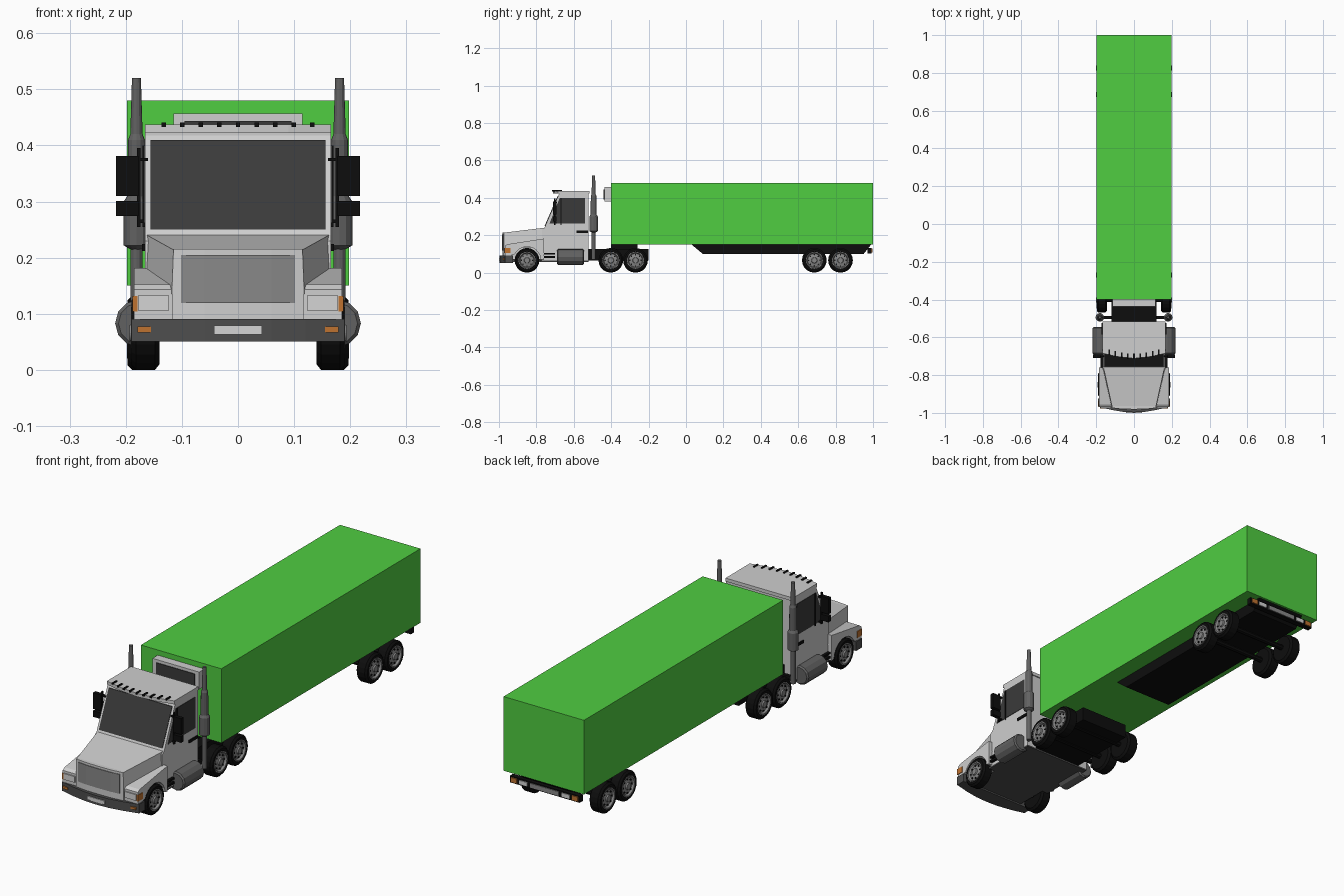
import bpy, bmesh, math
from mathutils import Matrix, Vector

if "Cube" in bpy.data.objects:
    bpy.data.objects.remove(bpy.data.objects["Cube"])


def material(name, r, g, b):
    m = bpy.data.materials.new(name)
    m.diffuse_color = (r, g, b, 1)
    m.use_nodes = True
    m.node_tree.nodes["Principled BSDF"].inputs["Base Color"].default_value = m.diffuse_color
    return m


GREEN = material("trailer green", 0.08, 0.61, 0.053)
LIGHT = material("cab light grey", 0.62, 0.62, 0.62)
LAMP = material("lamp white", 0.66, 0.66, 0.66)
GLASS = material("dark glass", 0.042, 0.042, 0.042)
GRILLE = material("grille grey", 0.25, 0.25, 0.25)
DARK = material("bumper dark grey", 0.075, 0.075, 0.075)
METAL = material("metal grey", 0.12, 0.12, 0.12)
HUB = material("hub grey", 0.24, 0.24, 0.24)
BLACK = material("black", 0.004, 0.004, 0.004)
ORANGE = material("signal orange", 0.52, 0.17, 0.03)


def finish(name, bm, mat):
    bmesh.ops.remove_doubles(bm, verts=bm.verts, dist=1e-5)
    bmesh.ops.recalc_face_normals(bm, faces=bm.faces)
    me = bpy.data.meshes.new(name)
    bm.to_mesh(me)
    bm.free()
    me.materials.append(mat)
    ob = bpy.data.objects.new(name, me)
    bpy.context.collection.objects.link(ob)
    return ob


def extrude(name, points, offset, mat):
    bm = bmesh.new()
    f = bm.faces.new([bm.verts.new(p) for p in points])
    g = bmesh.ops.extrude_face_region(bm, geom=[f])
    vs = [v for v in g["geom"] if isinstance(v, bmesh.types.BMVert)]
    bmesh.ops.translate(bm, verts=vs, vec=offset)
    return finish(name, bm, mat)


def side_prism(name, yz, x0, x1, mat):
    return extrude(name, [(x0, y, z) for y, z in yz], (x1 - x0, 0, 0), mat)


def plan_prism(name, half_xy, z0, z1, mat):
    """Outline given for x >= 0, mirrored to the other side."""
    pts = half_xy + [(-x, y) for x, y in reversed(half_xy) if x > 0]
    return extrude(name, [(x, y, z0) for x, y in pts], (0, 0, z1 - z0), mat)


def box(name, x0, x1, y0, y1, z0, z1, mat):
    return side_prism(name, [(y0, z0), (y1, z0), (y1, z1), (y0, z1)], x0, x1, mat)


def pair_box(name, x0, x1, y0, y1, z0, z1, mat):
    for s, side in ((1, "right"), (-1, "left")):
        box(f"{name}_{side}", s * x0, s * x1, y0, y1, z0, z1, mat)


def lathe(name, profile, seg, axis, loc, mat):
    """Spin (radius, height) points around an axis."""
    bm = bmesh.new()
    vs = [bm.verts.new((r, 0, h)) for r, h in profile]
    es = [bm.edges.new(e) for e in zip(vs, vs[1:])]
    bmesh.ops.spin(bm, geom=vs + es, cent=(0, 0, 0), axis=(0, 0, 1),
                   angle=2 * math.pi, steps=seg, use_duplicate=False)
    rot = Vector((0, 0, 1)).rotation_difference(Vector(axis)).to_matrix().to_4x4()
    bm.transform(Matrix.Translation(loc) @ rot)
    return finish(name, bm, mat)


# Trailer body, underframe, cooling unit
box("trailer_body", -0.198, 0.198, -0.4, 1.0, 0.15, 0.48, GREEN)
side_prism("trailer_underframe", [(0.03, 0.15), (0.09, 0.10), (0.95, 0.10), (0.99, 0.15)],
           -0.12, 0.12, BLACK)
box("cooling_unit", -0.115, 0.115, -0.437, -0.4, 0.38, 0.457, LIGHT)
box("cooling_unit_grille", -0.095, 0.095, -0.44, -0.435, 0.392, 0.444, GLASS)

# Rear bar with lamps
box("rear_bar", -0.172, 0.172, 0.97, 0.993, 0.103, 0.132, BLACK)
box("rear_bar_plate", -0.07, 0.07, 0.99, 0.997, 0.108, 0.127, GRILLE)
pair_box("rear_signal", 0.135, 0.165, 0.99, 0.998, 0.107, 0.128, ORANGE)
pair_box("rear_lamp", 0.085, 0.125, 0.99, 0.997, 0.109, 0.126, LAMP)

# Tractor frame and coupling
box("tractor_frame", -0.12, 0.12, -0.53, -0.2, 0.065, 0.127, BLACK)
box("coupling_plate", -0.07, 0.07, -0.4, -0.26, 0.12, 0.151, BLACK)

# Cab
side_prism("cab", [(-0.77, 0.065), (-0.52, 0.065), (-0.52, 0.435), (-0.68, 0.432),
                   (-0.68, 0.418), (-0.757, 0.24), (-0.77, 0.23)], -0.166, 0.166, LIGHT)
plan_prism("cab_roof", [(0.166, -0.515), (0.166, -0.685), (0.09, -0.702), (0, -0.712)],
           0.422, 0.437, LIGHT)
box("cab_floor", -0.166, 0.166, -0.78, -0.52, 0.058, 0.067, DARK)
box("front_floor", -0.135, 0.135, -0.96, -0.77, 0.058, 0.072, DARK)

# Windscreen and side windows
def slope(z):
    return -0.757 + (z - 0.24) * 0.077 / 0.178


side_prism("windscreen", [(slope(z) + d, z) for z, d in
                          ((0.25, 0.003), (0.25, -0.003), (0.41, -0.003), (0.41, 0.003))],
           -0.156, 0.156, GLASS)
for s, side in ((1, "right"), (-1, "left")):
    side_prism(f"side_window_{side}", [(-0.73, 0.262), (-0.675, 0.4), (-0.54, 0.4),
                                       (-0.54, 0.262)], s * 0.164, s * 0.168, GLASS)
pair_box("window_bar", 0.166, 0.17, -0.671, -0.665, 0.255, 0.4, BLACK)
pair_box("door_handle", 0.165, 0.171, -0.585, -0.525, 0.212, 0.224, BLACK)
pair_box("cab_step_upper", 0.16, 0.178, -0.765, -0.7, 0.098, 0.106, BLACK)
pair_box("cab_step_lower", 0.16, 0.178, -0.765, -0.7, 0.078, 0.088, BLACK)

# Roof marker lamps along the curved front edge
for i in range(9):
    x = -0.132 + i * 0.033
    y = -0.698 + 0.022 * (x / 0.132) ** 2
    box(f"roof_marker_{i}", x - 0.004, x + 0.004, y - 0.018, y + 0.012, 0.433, 0.441, BLACK)

# Mirrors
pair_box("mirror_upper", 0.177, 0.217, -0.71, -0.692, 0.31, 0.381, BLACK)
pair_box("mirror_lower", 0.177, 0.217, -0.71, -0.692, 0.274, 0.301, BLACK)
pair_box("mirror_post", 0.174, 0.18, -0.705, -0.697, 0.255, 0.395, BLACK)
pair_box("mirror_arm_top", 0.16, 0.18, -0.704, -0.69, 0.372, 0.378, BLACK)
pair_box("mirror_arm_bottom", 0.16, 0.18, -0.704, -0.69, 0.262, 0.268, BLACK)

# Hood, narrowing to the front
bm = bmesh.new()
front = [(-0.118, 0.135), (0.118, 0.135), (0.115, 0.214), (-0.115, 0.214)]
back = [(-0.168, 0.135), (0.168, 0.135), (0.162, 0.24), (-0.162, 0.24)]
rings = [[bm.verts.new((x, y, z)) for x, z in ring] for ring, y in ((front, -0.972), (back, -0.757))]
bm.faces.new(rings[0])
bm.faces.new(rings[1])
for i in range(4):
    j = (i + 1) % 4
    bm.faces.new((rings[0][i], rings[0][j], rings[1][j], rings[1][i]))
finish("hood", bm, LIGHT)
box("hood_lower", -0.118, 0.118, -0.972, -0.76, 0.07, 0.14, LIGHT)
plan_prism("grille_surround", [(0.115, -0.96), (0.115, -0.974), (0.06, -0.98), (0, -0.981)],
           0.09, 0.215, LIGHT)
plan_prism("grille", [(0.102, -0.965), (0.102, -0.978), (0.06, -0.983), (0, -0.984)],
           0.119, 0.205, GRILLE)

# Fenders with wheel arches
arch = [(-0.85 + 0.074 * math.cos(math.radians(a)), 0.065 + 0.074 * math.sin(math.radians(a)))
        for a in range(5, 161, 15)]
outline = [(-0.968, 0.085), (-0.968, 0.143), (-0.955, 0.152), (-0.76, 0.182), (-0.76, 0.068)]
for s, side in ((1, "right"), (-1, "left")):
    side_prism(f"fender_{side}", outline + arch, s * 0.113, s * 0.185, LIGHT)
pair_box("headlight", 0.123, 0.178, -0.973, -0.96, 0.106, 0.133, LAMP)
pair_box("corner_signal", 0.179, 0.188, -0.97, -0.937, 0.104, 0.132, ORANGE)

# Front bumper
plan_prism("front_bumper", [(0.19, -0.925), (0.19, -0.967), (0.12, -0.984), (0.06, -0.994),
                            (0, -0.997)], 0.051, 0.091, DARK)
box("number_plate", -0.043, 0.043, -1.0, -0.985, 0.063, 0.079, LAMP)
pair_box("bumper_signal", 0.155, 0.179, -0.978, -0.965, 0.067, 0.077, ORANGE)

# Fuel tanks and exhaust stacks
for s, side in ((1, "right"), (-1, "left")):
    lathe(f"fuel_tank_{side}", [(0, 0), (0.036, 0), (0.042, 0.006), (0.042, 0.139),
                                (0.036, 0.145), (0, 0.145)], 12, (0, 1, 0),
          (s * 0.177, -0.69, 0.083), METAL)
    lathe(f"exhaust_stack_{side}", [(0, 0.07), (0.011, 0.07), (0.011, 0.215), (0.023, 0.222),
                                    (0.023, 0.3), (0.016, 0.31), (0.015, 0.41), (0.011, 0.42),
                                    (0.008, 0.52), (0, 0.52)], 12, (0, 0, 1),
          (s * 0.181, -0.494, 0), METAL)
    box(f"exhaust_bracket_{side}", s * 0.11, s * 0.185, -0.502, -0.486, 0.085, 0.1, BLACK)

# Wheels: tyre, dished hub and a ring of bolts
def wheel(name, s, y, x_in, x_out):
    w = x_out - x_in
    ax, loc = (s, 0, 0), (s * x_in, y, 0.066)
    lathe(name + "_tyre", [(0, 0), (0.056, 0), (0.066, 0.008), (0.066, w - 0.008),
                           (0.058, w), (0.047, w), (0.044, w - 0.012), (0, w - 0.012)],
          20, ax, loc, BLACK)
    lathe(name + "_hub", [(0, w - 0.02), (0.046, w - 0.02), (0.046, w + 0.001), (0.041, w + 0.001),
                          (0.036, w - 0.008), (0.022, w - 0.005), (0.016, w - 0.003),
                          (0.014, w + 0.003), (0, w + 0.003)], 20, ax, loc, HUB)
    for i in range(8):
        a = i * math.pi / 4
        lathe(f"{name}_bolt_{i}", [(0, w - 0.015), (0.004, w - 0.015), (0.004, w - 0.003),
                                   (0, w - 0.003)], 6, ax,
              (loc[0], y + 0.03 * math.cos(a), 0.066 + 0.03 * math.sin(a)), BLACK)


for s, side in ((1, "right"), (-1, "left")):
    wheel(f"front_wheel_{side}", s, -0.85, 0.14, 0.19)
    for i, y in enumerate((-0.402, -0.27, 0.686, 0.826)):
        wheel(f"rear_wheel_{i}_{side}", s, y, 0.143, 0.197)

# Axles
for i, y in enumerate((-0.85, -0.402, -0.27, 0.686, 0.826)):
    lathe(f"axle_{i}", [(0, -0.15), (0.012, -0.15), (0.012, 0.15), (0, 0.15)], 8,
          (1, 0, 0), (0, y, 0.07), BLACK)
